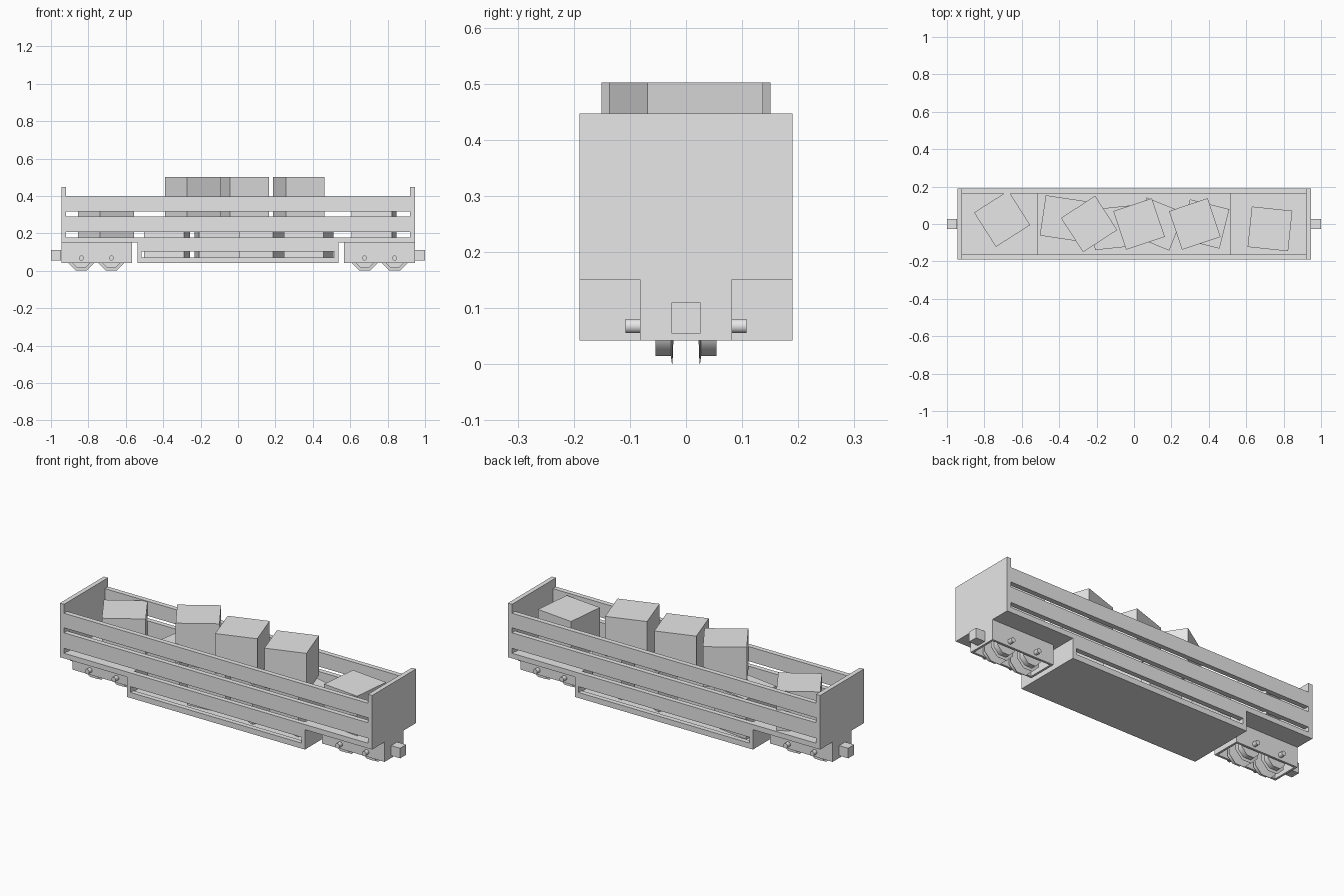
import bpy
import bmesh
import math
from mathutils import Matrix

cube = bpy.data.objects.get("Cube")
if cube:
    bpy.data.objects.remove(cube, do_unlink=True)

grey = bpy.data.materials.new("plain_grey")
grey.use_nodes = True
grey.diffuse_color = (0.8, 0.8, 0.8, 1)
grey.node_tree.nodes["Principled BSDF"].inputs["Base Color"].default_value = (0.8, 0.8, 0.8, 1)


def add_object(name, bm):
    bmesh.ops.recalc_face_normals(bm, faces=bm.faces)
    mesh = bpy.data.meshes.new(name)
    bm.to_mesh(mesh)
    bm.free()
    mesh.materials.append(grey)
    obj = bpy.data.objects.new(name, mesh)
    bpy.context.collection.objects.link(obj)
    return obj


def boxes(name, extents):
    """One object made of boxes, each given as x, y and z ranges."""
    bm = bmesh.new()
    for ranges in extents:
        size = [hi - lo for lo, hi in ranges]
        mid = [(hi + lo) / 2 for lo, hi in ranges]
        matrix = Matrix.Translation(mid) @ Matrix.Diagonal((*size, 1))
        bmesh.ops.create_cube(bm, size=1, matrix=matrix)
    return add_object(name, bm)


def span(side, inner, outer):
    return tuple(sorted((side * inner, side * outer)))


END, END_IN = 0.945, 0.92
HALF_W, WALL_IN = 0.19, 0.163
WELL, WELL_IN = 0.538, 0.517
WELL_Z, DECK_Z, DECK_TOP, WELL_TOP = 0.042, 0.151, 0.176, 0.067

# Slatted sides, with one slot cut through the lower well panel
for side, label in ((1, "back"), (-1, "front")):
    y = span(side, WALL_IN, HALF_W)
    slats = [((-END_IN, END_IN), y, z)
             for z in ((DECK_Z, 0.179), (0.206, 0.291), (0.318, 0.398))]
    panel = [((-WELL, WELL), y, z) for z in ((WELL_Z, 0.072), (0.104, DECK_Z))]
    panel += [(span(s, WELL_IN, WELL), y, (0.072, 0.104)) for s in (1, -1)]
    boxes(label + "_slats", slats)
    boxes(label + "_well_panel", panel)

# Sunken floor
inside = (-WALL_IN, WALL_IN)
boxes("well_floor", [((-WELL, WELL), inside, (WELL_Z, WELL_TOP))])


def wheelset(name, x):
    """Axle and both flanged wheels turned from one profile."""
    half = [(0.0, 0.108), (0.0135, 0.108), (0.0135, 0.054), (0.0573, 0.054),
            (0.0573, 0.027), (0.0735, 0.025), (0.0735, 0.024), (0.0135, 0.022)]
    profile = half + [(r, -y) for r, y in reversed(half)]
    bm = bmesh.new()
    verts = [bm.verts.new((r, y, 0)) for r, y in profile]
    edges = [bm.edges.new(pair) for pair in zip(verts, verts[1:])]
    bmesh.ops.rotate(bm, verts=verts, matrix=Matrix.Rotation(math.pi / 8, 3, 'Y'))
    bmesh.ops.spin(bm, geom=verts + edges, cent=(0, 0, 0), axis=(0, 1, 0),
                   angle=math.tau, steps=8)
    bmesh.ops.remove_doubles(bm, verts=bm.verts, dist=0.0001)
    obj = add_object(name, bm)
    obj.location = (x, 0, 0.068)
    bpy.ops.object.select_all(action='DESELECT')
    obj.select_set(True)
    bpy.context.view_layer.objects.active = obj
    bpy.ops.object.shade_smooth_by_angle(angle=math.radians(50))


# End walls, raised decks, bogies and couplers
for s, label in ((1, "left"), (-1, "right")):
    boxes(label + "_end_wall", [(span(s, END_IN, END), (-HALF_W, HALF_W), (DECK_Z, 0.447))])
    boxes(label + "_deck", [(span(s, WELL_IN, END_IN), inside, (DECK_Z, DECK_TOP))])
    boxes(label + "_well_end", [(span(s, WELL_IN, WELL), inside, (WELL_TOP, DECK_Z))])
    z = (WELL_Z, DECK_Z)
    frame = [(span(s, 0.567, END), span(t, 0.07, 0.082), z) for t in (1, -1)]
    frame += [(span(s, a, a + 0.012), (-0.07, 0.07), z) for a in (0.567, END - 0.012)]
    boxes(label + "_bogie_frame", frame)
    boxes(label + "_coupler", [(span(s, END, 1.0), (-0.026, 0.026), (0.055, 0.11))])
    for i, x in enumerate((0.677, 0.838)):
        wheelset(f"{label}_wheelset_{i + 1}", s * x)

# Cargo crates: x, y, turn in degrees, base height
CRATE = 0.2175
UPPER = WELL_TOP + CRATE
crates = [
    (-0.705, 0.028, 32.5, DECK_TOP), (0.727, -0.026, -6, DECK_TOP),
    (-0.38, 0.03, -8.5, WELL_TOP), (-0.112, -0.02, 6, WELL_TOP),
    (0.128, 0.0, -22, WELL_TOP), (0.378, 0.0, -14, WELL_TOP),
    (-0.24, 0.0, 33, UPPER), (0.027, 0.0, 18.5, UPPER), (0.325, 0.0, 18.5, UPPER),
]
for i, (x, y, turn, base) in enumerate(crates):
    h = CRATE / 2
    crate = boxes(f"crate_{i + 1}", [((-h, h), (-h, h), (0, CRATE))])
    crate.location = (x, y, base)
    crate.rotation_euler.z = math.radians(turn)
